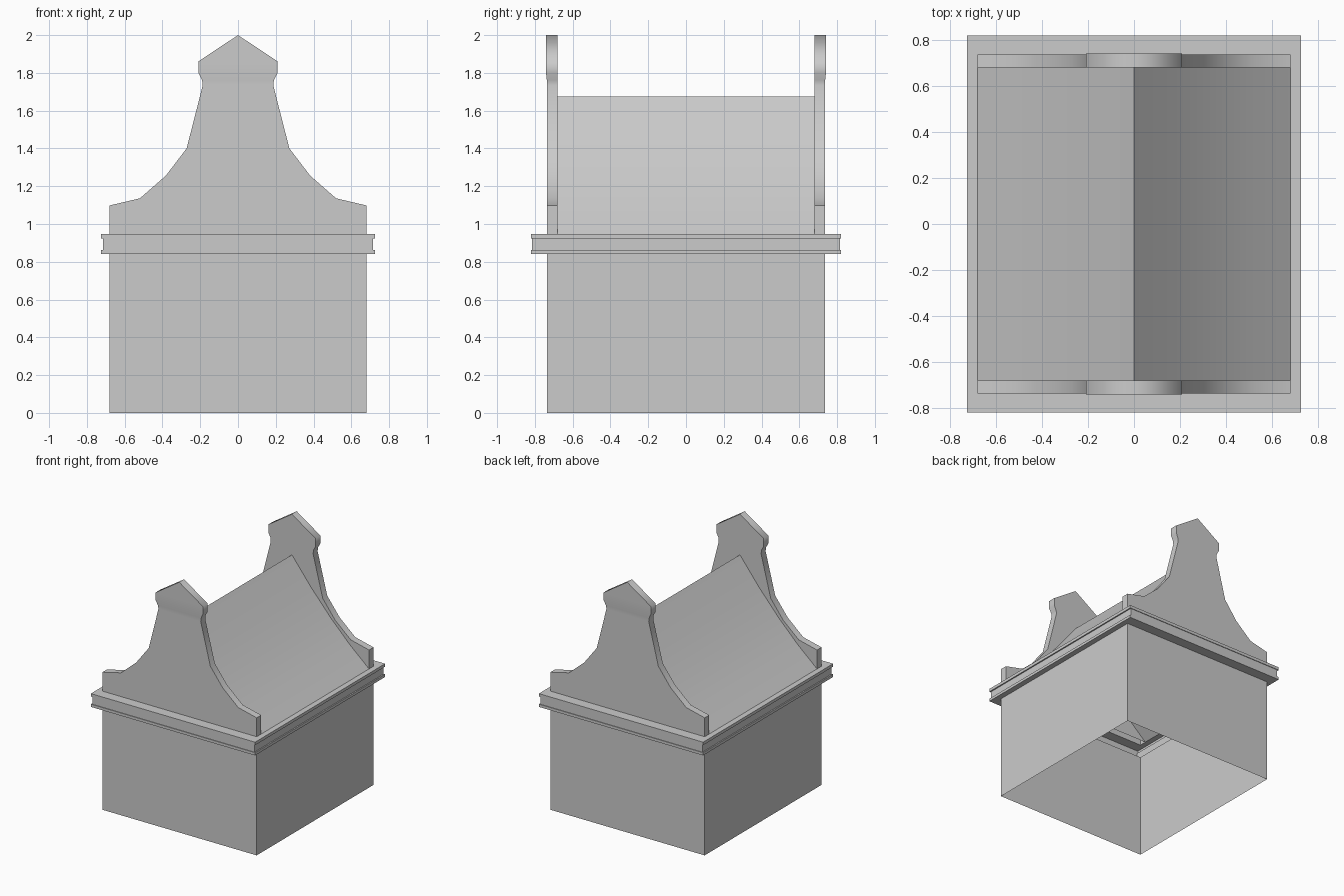
import bpy, bmesh

if "Cube" in bpy.data.objects:
    bpy.data.objects.remove(bpy.data.objects["Cube"])

HX, HY = 0.681, 0.737      # wall half sizes
INNER = 0.680              # inner plane of the gables


def finish(bm, name, smooth=None):
    bmesh.ops.remove_doubles(bm, verts=bm.verts, dist=1e-5)
    mesh = bpy.data.meshes.new(name)
    bm.to_mesh(mesh)
    bm.free()
    obj = bpy.data.objects.new(name, mesh)
    bpy.context.collection.objects.link(obj)
    if smooth:
        bpy.ops.object.select_all(action='DESELECT')
        bpy.context.view_layer.objects.active = obj
        obj.select_set(True)
        bpy.ops.object.shade_smooth_by_angle(angle=smooth)
    return obj


def loft(bm, rings):
    """Join closed four-sided rings with quads."""
    for a, b in zip(rings, rings[1:]):
        for i in range(4):
            j = (i + 1) % 4
            bm.faces.new((a[i], a[j], b[j], b[i]))


def ring_shell(name, profile):
    """Open shell lofted through rectangular rings (half x, half y, z)."""
    bm = bmesh.new()
    loft(bm, [[bm.verts.new((sx * x, sy * y, z))
               for sx, sy in ((-1, -1), (1, -1), (1, 1), (-1, 1))]
              for x, y, z in profile])
    return finish(bm, name)


def gable(name, side, rows):
    """Stepped gable from rows of (half width, height, outer depth)."""
    bm = bmesh.new()
    loft(bm, [[bm.verts.new(p) for p in (
        (-x, side * y, z), (x, side * y, z),
        (x, side * INNER, z), (-x, side * INNER, z))] for x, z, y in rows])
    bmesh.ops.remove_doubles(bm, verts=bm.verts, dist=1e-5)
    # the back gable is a reflection, so turn its faces outward
    if side > 0:
        bmesh.ops.reverse_faces(bm, faces=bm.faces)
    return finish(bm, name, smooth=1.2)


# Walls, open below and above
ring_shell("walls", [(HX, HY, 0), (HX, HY, 0.841)])

# Cornice with a recessed middle band
ring_shell("cornice", [
    (HX, HY, 0.841), (0.725, 0.82, 0.841), (0.725, 0.82, 0.863),
    (0.715, 0.815, 0.863), (0.715, 0.815, 0.923), (0.725, 0.82, 0.923),
    (0.725, 0.82, 0.947), (HX, HY, 0.947)])

# Front and back gables with a flared cap
rows = [(0.681, 0.947, HY), (0.681, 1.098, HY), (0.519, 1.136, HY),
        (0.382, 1.256, HY), (0.272, 1.40, HY), (0.187, 1.733, HY),
        (0.190, 1.762, HY), (0.208, 1.798, 0.741), (0.208, 1.862, 0.741),
        (0.0, 2.0, 0.741)]
for name, side in (("front_gable", -1), ("back_gable", 1)):
    gable(name, side, rows)

# Roof with gently concave slopes
half = [(0.681 * t, 1.676 - 0.729 * t - 0.18 * t * (1 - t))
        for t in (1, 0.75, 0.5, 0.25, 0)]
section = half + [(-x, z) for x, z in reversed(half[:-1])]
bm = bmesh.new()
pairs = [[bm.verts.new((x, y, z)) for y in (-INNER, INNER)] for x, z in section]
for a, b in zip(pairs, pairs[1:]):
    bm.faces.new((a[0], a[1], b[1], b[0]))
finish(bm, "roof", smooth=0.52)
